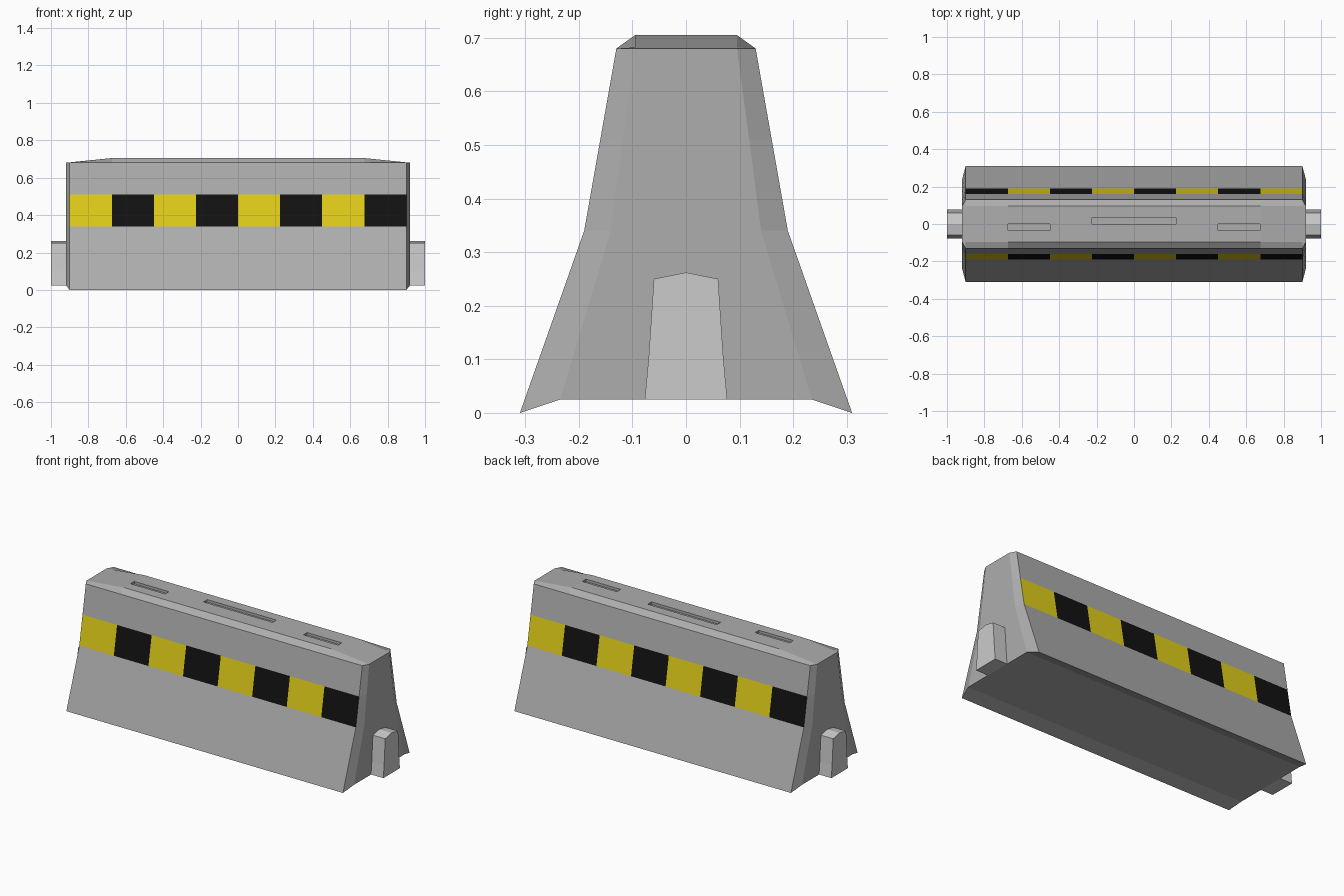
import bpy, bmesh

if "Cube" in bpy.data.objects:
    bpy.data.objects.remove(bpy.data.objects["Cube"])


def make_material(name, color):
    mat = bpy.data.materials.new(name)
    mat.diffuse_color = (*color, 1)
    mat.use_nodes = True
    mat.node_tree.nodes["Principled BSDF"].inputs["Base Color"].default_value = mat.diffuse_color
    return mat


def finish(bm, name, materials=()):
    bmesh.ops.recalc_face_normals(bm, faces=bm.faces)
    mesh = bpy.data.meshes.new(name)
    bm.to_mesh(mesh)
    bm.free()
    for mat in materials:
        mesh.materials.append(mat)
    obj = bpy.data.objects.new(name, mesh)
    bpy.context.collection.objects.link(obj)
    return obj


# Half cross-sections (y, z): foot, waist, stripe top, shoulder, top edge
MAIN = [(.235, .025), (.31, 0), (.19, .34), (.16, .51), (.13, .68), (.095, .705)]
END = [(.235, .025), (.235, .025), (.14, .34), (.118, .51), (.095, .68), (.095, .68)]
TOP_Y = (-.035, 0, .035)


def section(x):
    # Full ring at one x; the top slopes down towards both ends
    half = list(END if abs(x) > .91 else MAIN)
    top = min(.705, .68 + .025 * (.92 - abs(x)) / .245)
    half[-1] = (half[-1][0], top)
    return ([(x, -y, z) for y, z in half] + [(x, y, top) for y in TOP_Y]
            + [(x, y, z) for y, z in reversed(half)])


# Barrier body: loft of sections, one per stripe boundary
bm = bmesh.new()
xs = [-.92] + [-.9 + .225 * i for i in range(9)] + [.92]
rings = [[bm.verts.new(p) for p in section(x)] for x in xs]
n = len(rings[0])
grid = {}
for i in range(len(xs) - 1):
    for j in range(n):
        k = (j + 1) % n
        grid[i, j] = bm.faces.new((rings[i][j], rings[i][k], rings[i + 1][k], rings[i + 1][j]))
bm.faces.new(rings[0])
bm.faces.new(rings[-1])
bmesh.ops.recalc_face_normals(bm, faces=bm.faces)

# Hazard stripes alternate on front (2) and back (11)
for i in range(1, 9):
    grid[i, 2].material_index = 1 if i % 2 else 2
    grid[i, 11].material_index = 2 if i % 2 else 1

# Recessed slots in the top
for cells in ([(2, 6)], [(4, 7), (5, 7)], [(7, 6)]):
    faces = [grid[c] for c in cells]
    ext = bmesh.ops.extrude_face_region(bm, geom=faces)
    moved = [v for v in ext["geom"] if isinstance(v, bmesh.types.BMVert)]
    bmesh.ops.translate(bm, verts=moved, vec=(0, 0, -.015))
    bmesh.ops.delete(bm, geom=[f for f in faces if f.is_valid], context='FACES')

bmesh.ops.remove_doubles(bm, verts=bm.verts, dist=.0005)
finish(bm, "barrier_body", [make_material("concrete", (.42, .42, .42)),
                            make_material("stripe_yellow", (.75, .62, .01)),
                            make_material("stripe_black", (.006, .006, .006))])

# Connector tabs on both ends
TAB = [(-.077, .025), (-.07, .1), (-.06, .25), (0, .262), (.06, .25), (.07, .1), (.077, .025)]
for side, name in ((-1, "connector_left"), (1, "connector_right")):
    bm = bmesh.new()
    inner, outer = ([bm.verts.new((side * x, y, z)) for y, z in TAB] for x in (.92, 1))
    bm.faces.new(inner)
    bm.faces.new(outer)
    for j in range(len(TAB)):
        k = (j + 1) % len(TAB)
        bm.faces.new((inner[j], inner[k], outer[k], outer[j]))
    finish(bm, name)
